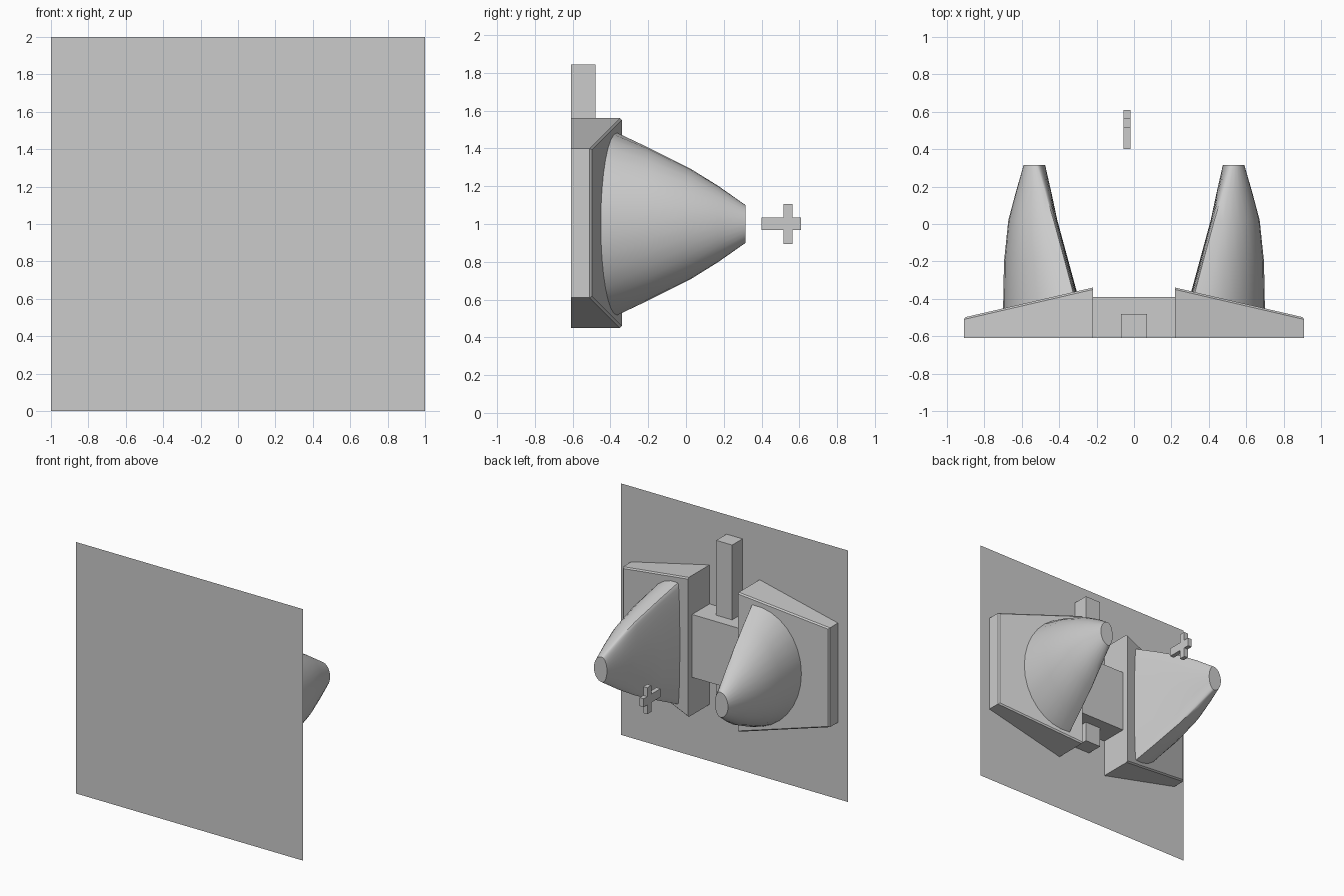
import bpy, bmesh, math

if "Cube" in bpy.data.objects:
    bpy.data.objects.remove(bpy.data.objects["Cube"])

BACK = -0.61


def make(name, bm, smooth=False, mirror=False):
    bmesh.ops.recalc_face_normals(bm, faces=bm.faces)
    me = bpy.data.meshes.new(name)
    bm.to_mesh(me)
    bm.free()
    ob = bpy.data.objects.new(name, me)
    bpy.context.collection.objects.link(ob)
    if mirror:
        mod = ob.modifiers.new("mirror", 'MIRROR')
        mod.use_mirror_merge = False
    if smooth:
        bpy.ops.object.select_all(action='DESELECT')
        ob.select_set(True)
        bpy.context.view_layer.objects.active = ob
        bpy.ops.object.shade_smooth_by_angle(angle=math.radians(35))
    return ob


def box(name, x0, x1, y0, y1, z0, z1):
    bm = bmesh.new()
    bmesh.ops.create_cube(bm, size=1)
    for v in bm.verts:
        v.co.x = x1 if v.co.x > 0 else x0
        v.co.y = y1 if v.co.y > 0 else y0
        v.co.z = z1 if v.co.z > 0 else z0
    return make(name, bm)


def slope(x):
    return -0.34 - (x - 0.22) * 0.16 / 0.69


# Flat backing panel
bm = bmesh.new()
bm.faces.new([bm.verts.new(p) for p in
              ((-1, BACK, 0), (1, BACK, 0), (1, BACK, 2), (-1, BACK, 2))])
make("panel", bm)

# Centre bracket and upright post
box("centre_block", -0.22, 0.22, BACK, -0.39, 0.75, 1.25)
box("post", -0.07, 0.07, BACK, -0.48, 0.59, 1.845)

# Tapered side wedges, tall at the inside, with softened outer edges
bm = bmesh.new()
bmesh.ops.create_cube(bm, size=1)
for v in bm.verts:
    outer = v.co.x > 0
    x = 0.91 if outer else 0.22
    top = 1.40 if outer else 1.56
    low = 0.61 if outer else 0.45
    v.co = (x, slope(x) if v.co.y > 0 else BACK, x and (top if v.co.z > 0 else low))
front = [e for e in bm.edges
         if all(v.co.y > -0.55 for v in e.verts)
         and any(v.co.x > 0.5 for v in e.verts)]
bmesh.ops.bevel(bm, geom=front, offset=0.01, segments=1, affect='EDGES')
make("side_wedge", bm, mirror=True)

# Lofted D-section cones: (y, inner x, corner x, outer x, half height)
sections = [(None, 0.305, 0.325, 0.70, 0.485),
            (-0.2, 0.35, 0.37, 0.695, 0.405),
            (0.02, 0.41, 0.43, 0.672, 0.295),
            (0.17, 0.442, 0.475, 0.632, 0.202),
            (0.315, 0.475, 0.52, 0.59, 0.10)]
N = 32
bm = bmesh.new()
rings = []
for y, inner, corner, outer, h in sections:
    ring = []
    for i in range(N):
        a = 2 * math.pi * i / N
        c = math.cos(a)
        x = corner + c * ((outer - corner) if c > 0 else (corner - inner))
        ring.append(bm.verts.new((x, slope(x) - 0.005 if y is None else y,
                                  1 + h * math.sin(a))))
    rings.append(ring)
for r, s in zip(rings, rings[1:]):
    for i in range(N):
        j = (i + 1) % N
        bm.faces.new((r[i], r[j], s[j], s[i]))
bm.faces.new(rings[-1])
bm.faces.new(rings[0][::-1])
make("cone", bm, smooth=True, mirror=True)

# Small floating cross: one extruded outline
a0, a1, b0, b1 = 0.40, 0.61, 0.515, 0.565
c0, c1, d0, d1 = 0.895, 1.105, 0.968, 1.035
outline = [(a0, d0), (b0, d0), (b0, c0), (b1, c0), (b1, d0), (a1, d0),
           (a1, d1), (b1, d1), (b1, c1), (b0, c1), (b0, d1), (a0, d1)]
bm = bmesh.new()
face = bm.faces.new([bm.verts.new((-0.055, y, z)) for y, z in outline])
ext = bmesh.ops.extrude_face_region(bm, geom=[face], use_keep_orig=True)
for v in ext["geom"]:
    if isinstance(v, bmesh.types.BMVert):
        v.co.x = -0.02
make("cross_marker", bm)
